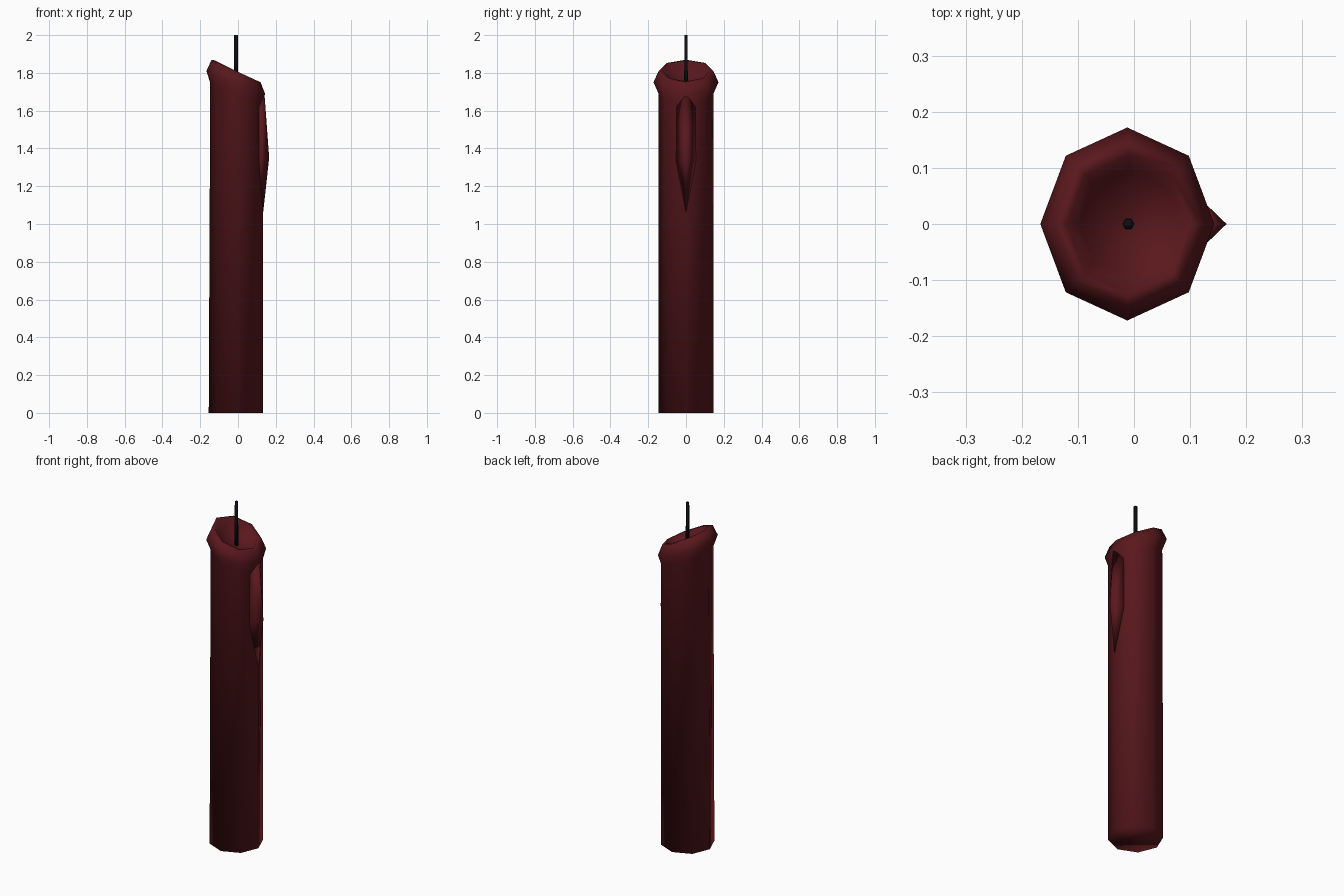
import bpy, bmesh, math

if "Cube" in bpy.data.objects:
    bpy.data.objects.remove(bpy.data.objects["Cube"])

CX = -0.01


def material(name, color):
    m = bpy.data.materials.new(name)
    m.diffuse_color = color
    m.use_nodes = True
    m.node_tree.nodes["Principled BSDF"].inputs["Base Color"].default_value = m.diffuse_color
    return m


def finish(name, bm, mat):
    bmesh.ops.recalc_face_normals(bm, faces=bm.faces[:])
    me = bpy.data.meshes.new(name)
    bm.to_mesh(me)
    bm.free()
    for p in me.polygons:
        p.use_smooth = True
    me.materials.append(mat)
    ob = bpy.data.objects.new(name, me)
    bpy.context.collection.objects.link(ob)
    return ob


def loft(rings, sides):
    """Rings of (x radius, y radius, middle height, tilt, centre x), capped at both ends."""
    bm = bmesh.new()
    loops = []
    for rx, ry, z, tilt, cx in rings:
        loop = []
        for i in range(sides):
            a = 2 * math.pi * i / sides
            dx = rx * math.cos(a)
            loop.append(bm.verts.new((cx + dx, ry * math.sin(a), z + tilt * dx)))
        loops.append(loop)
    for a, b in zip(loops, loops[1:]):
        for i in range(sides):
            j = (i + 1) % sides
            bm.faces.new((a[i], a[j], b[j], b[i]))
    bm.faces.new(loops[0])
    bm.faces.new(loops[-1])
    return bm


wax = material("red_wax", (0.1, 0.009, 0.012, 1))
black = material("black_wick", (0.004, 0.004, 0.006, 1))

# candle body: octagonal shaft, slanted swollen rim and melted hollow
finish("candle_body", loft([
    (0.144, 0.145, 0.0, 0.0, -0.011),
    (0.139, 0.145, 1.69, -0.40, -0.008),
    (0.155, 0.172, 1.75, -0.39, -0.012),
    (0.130, 0.145, 1.81, -0.46, -0.010),
    (0.110, 0.123, 1.81, -0.50, -0.010),
    (0.088, 0.095, 1.765, -0.45, -0.010),
    (0.012, 0.012, 1.745, -0.30, -0.010)], 8), wax)

# wax drip running down the right side
bm = bmesh.new()
for co in [(0.140, 0, 1.69), (0.165, 0, 1.35), (0.133, 0, 1.06),
           (0.112, 0.05, 1.62), (0.112, -0.05, 1.62),
           (0.111, 0.052, 1.33), (0.111, -0.052, 1.33), (0.10, 0, 1.35)]:
    bm.verts.new(co)
bmesh.ops.convex_hull(bm, input=bm.verts[:])
finish("wax_drip", bm, wax)

# wick
finish("wick", loft([(0.011, 0.011, 1.73, 0, CX), (0.010, 0.010, 2.0, 0, CX)], 6), black)
